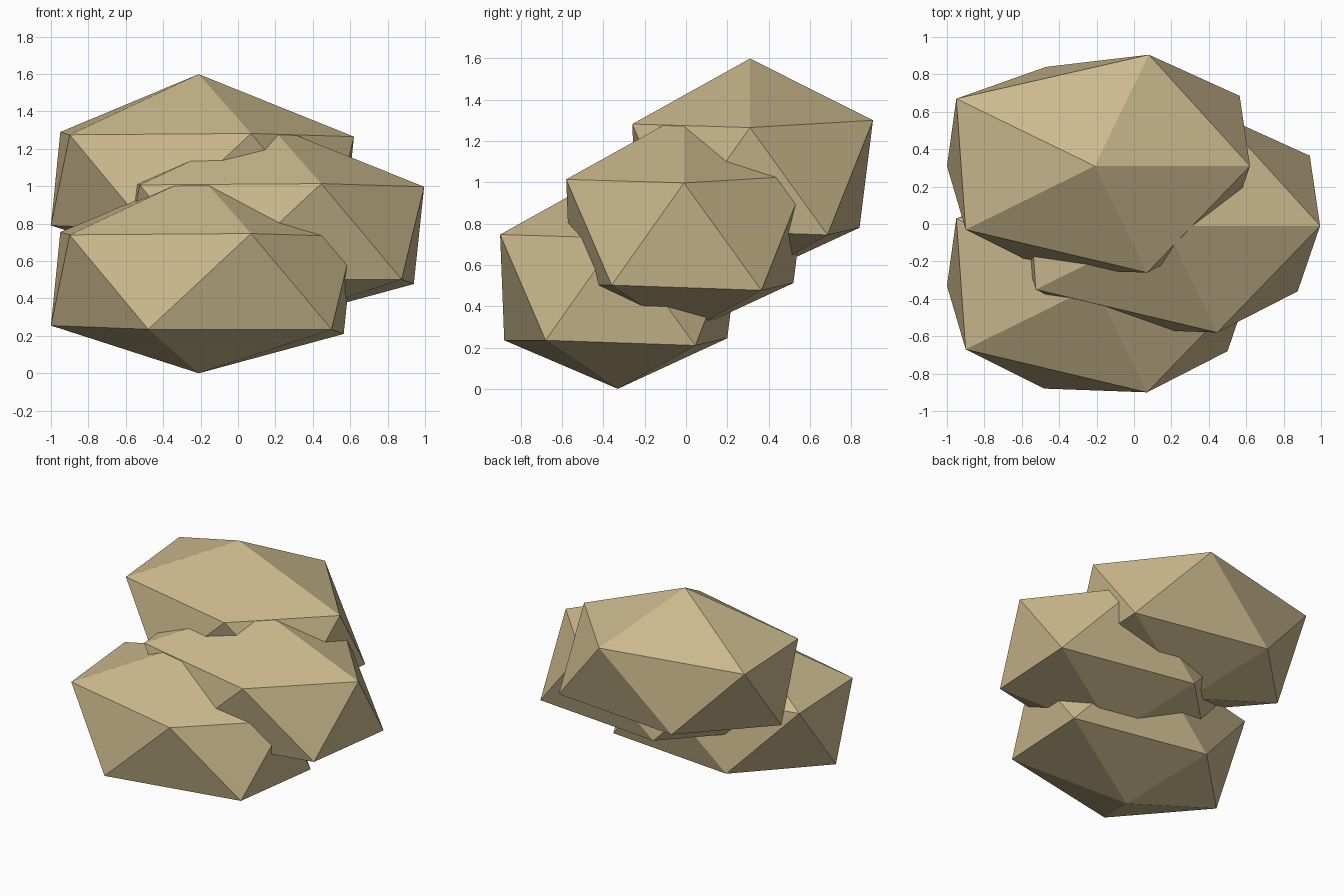
import bpy
import bmesh

cube = bpy.data.objects.get("Cube")
if cube:
    bpy.data.objects.remove(cube, do_unlink=True)

# Sandy stone colour
SAND = (0.60, 0.49, 0.27, 1.0)
sand = bpy.data.materials.new("sand_stone")
sand.use_nodes = True
sand.diffuse_color = SAND
bsdf = sand.node_tree.nodes["Principled BSDF"]
bsdf.inputs["Base Color"].default_value = SAND
bsdf.inputs["Roughness"].default_value = 0.9

# Irregular twenty-sided boulder: two staggered rings between two poles
BOTTOM = (0.0, 0.0, 0.0)
LOW = [(0.71, -0.35, 0.235), (0.775, 0.375, 0.21), (-0.26, 0.53, 0.245),
       (-0.79, 0.0, 0.255), (-0.27, -0.55, 0.235)]
HIGH = [(0.83, 0.0, 0.73), (0.29, 0.595, 0.765), (-0.74, 0.36, 0.755),
        (-0.69, -0.34, 0.74), (0.28, -0.57, 0.747)]
TOP = (0.0, 0.0, 1.064)


def boulder_mesh():
    bm = bmesh.new()
    bottom, top = bm.verts.new(BOTTOM), bm.verts.new(TOP)
    low = [bm.verts.new(p) for p in LOW]
    high = [bm.verts.new(p) for p in HIGH]
    n = len(low)
    for i in range(n):
        j = (i + 1) % n
        bm.faces.new((bottom, low[j], low[i]))
        bm.faces.new((low[i], low[j], high[i]))
        bm.faces.new((low[j], high[j], high[i]))
        bm.faces.new((top, high[i], high[j]))
    mesh = bpy.data.meshes.new("boulder")
    bm.to_mesh(mesh)
    bm.free()
    mesh.materials.append(sand)
    return mesh


# Three identical boulders stacked and overlapping
mesh = boulder_mesh()
for name, place in (("lower_boulder", (-0.21, -0.33, 0.0)),
                    ("middle_boulder", (0.165, -0.01, 0.267)),
                    ("upper_boulder", (-0.21, 0.31, 0.535))):
    obj = bpy.data.objects.new(name, mesh)
    obj.location = place
    bpy.context.collection.objects.link(obj)
